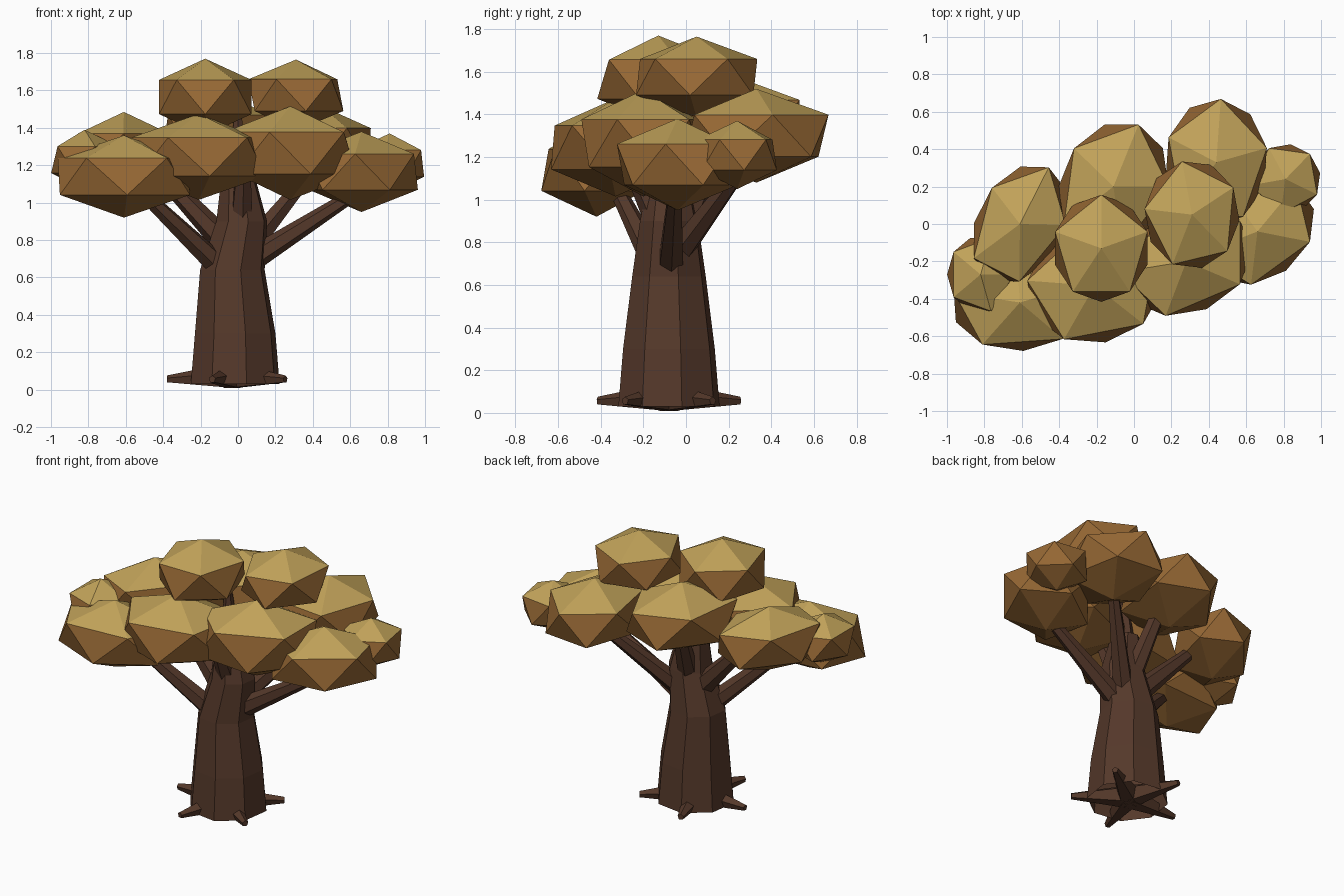
import bpy, bmesh
from math import radians, cos, sin, pi
from mathutils import Vector, Matrix

if "Cube" in bpy.data.objects:
    bpy.data.objects.remove(bpy.data.objects["Cube"])


def material(name, color):
    m = bpy.data.materials.new(name)
    m.diffuse_color = (*color, 1)
    m.use_nodes = True
    m.node_tree.nodes["Principled BSDF"].inputs["Base Color"].default_value = m.diffuse_color
    return m


BARK = material("bark", (0.09, 0.04, 0.023))
LEAF_TOP = material("leaf_top", (0.53, 0.36, 0.10))
LEAF_SIDE = material("leaf_side", (0.31, 0.14, 0.035))


def finish(name, bm, mats):
    bmesh.ops.recalc_face_normals(bm, faces=bm.faces)
    mesh = bpy.data.meshes.new(name)
    bm.to_mesh(mesh)
    bm.free()
    for m in mats:
        mesh.materials.append(m)
    ob = bpy.data.objects.new(name, mesh)
    bpy.context.collection.objects.link(ob)
    return ob


def limb(name, start, end, r1, r2, sides=6):
    """Tapered faceted cone between two points."""
    a, b = Vector(start), Vector(end)
    d = b - a
    mat = Matrix.Translation((a + b) / 2) @ d.to_track_quat('Z', 'Y').to_matrix().to_4x4()
    bm = bmesh.new()
    bmesh.ops.create_cone(bm, cap_ends=True, segments=sides, radius1=r1, radius2=r2,
                          depth=d.length, matrix=mat)
    return finish(name, bm, [BARK])


def leaf_clump(name, center, radii, turn, yaw):
    """Icosahedron turned about z, squashed, then yawed; lighter cap faces."""
    bm = bmesh.new()
    bmesh.ops.create_icosphere(bm, subdivisions=1, radius=1,
                               matrix=Matrix.Rotation(radians(turn), 4, 'Z'))
    bm.normal_update()
    for f in bm.faces:
        f.material_index = 0 if f.normal.z > 0.5 else 1
    place = (Matrix.Translation(center) @ Matrix.Rotation(radians(yaw), 4, 'Z')
             @ Matrix.Diagonal((*radii, 1)))
    bmesh.ops.transform(bm, matrix=place, verts=bm.verts)
    return finish(name, bm, [LEAF_TOP, LEAF_SIDE])


# Trunk: octagonal loft through (x, y, z, radius), open underneath
profile = [(-0.015, -0.08, 0.03, 0.245), (-0.015, -0.08, 0.3, 0.222),
           (-0.03, -0.08, 0.64, 0.178), (0.02, -0.08, 0.9, 0.14),
           (0.0, -0.08, 1.15, 0.09)]
bm = bmesh.new()
rings = [[bm.verts.new((x + r * cos(i * pi / 4 + 0.25), y + r * sin(i * pi / 4 + 0.25), z))
          for i in range(8)] for x, y, z, r in profile]
for lo, hi in zip(rings, rings[1:]):
    for i in range(8):
        j = (i + 1) % 8
        bm.faces.new((lo[i], lo[j], hi[j], hi[i]))
bm.faces.new(rings[-1])
finish("trunk", bm, [BARK])

# Roots: five short spikes meeting under the trunk
for i in range(5):
    a = radians(36 + 72 * i)
    c = Vector((-0.03, -0.08, 0.07))
    d = Vector((cos(a), sin(a), -0.04))
    limb(f"root_{i + 1}", c, c + d * 0.35, 0.075, 0.02, 5)

# Branches reaching into the clumps
branches = [
    ((-0.09, -0.12, 0.65), (-0.58, -0.36, 1.12), 0.065, 0.032),
    ((0.08, -0.07, 0.70), (0.66, -0.05, 1.07), 0.065, 0.032),
    ((-0.08, -0.06, 0.80), (-0.48, -0.02, 1.22), 0.070, 0.035),
    ((0.06, -0.03, 0.76), (0.42, 0.30, 1.20), 0.065, 0.032),
    ((0.00, -0.03, 0.85), (-0.07, 0.18, 1.30), 0.065, 0.040),
    ((0.02, -0.13, 0.90), (0.03, -0.28, 1.22), 0.065, 0.040),
    ((0.00, -0.08, 1.05), (0.00, -0.10, 1.45), 0.070, 0.025),
]
for i, b in enumerate(branches):
    limb(f"branch_{i + 1}", *b)

# Foliage clumps: centre, radii, turn, yaw
clumps = [
    ((-0.175, -0.13, 1.565), (0.29, 0.32, 0.205), 18, 0),
    ((0.31, 0.05, 1.575), (0.285, 0.325, 0.19), 30, 0),
    ((-0.21, -0.33, 1.245), (0.41, 0.345, 0.23), 18, 11),
    ((0.28, -0.20, 1.265), (0.41, 0.31, 0.25), 18, 23),
    ((-0.61, -0.42, 1.14), (0.41, 0.29, 0.22), 18, 4),
    ((-0.82, -0.27, 1.23), (0.20, 0.23, 0.16), 0, 0),
    ((-0.61, 0.0, 1.275), (0.26, 0.38, 0.21), 18, -27),
    ((-0.11, 0.20, 1.37), (0.32, 0.40, 0.22), 18, -22),
    ((0.44, 0.33, 1.30), (0.31, 0.38, 0.22), 13, 0),
    ((0.66, -0.04, 1.165), (0.37, 0.29, 0.215), 18, 36),
    ((0.81, 0.24, 1.21), (0.21, 0.21, 0.16), -26, 0),
]
for i, (c, r, t, y) in enumerate(clumps):
    leaf_clump(f"leaf_clump_{i + 1}", c, r, t, y)
